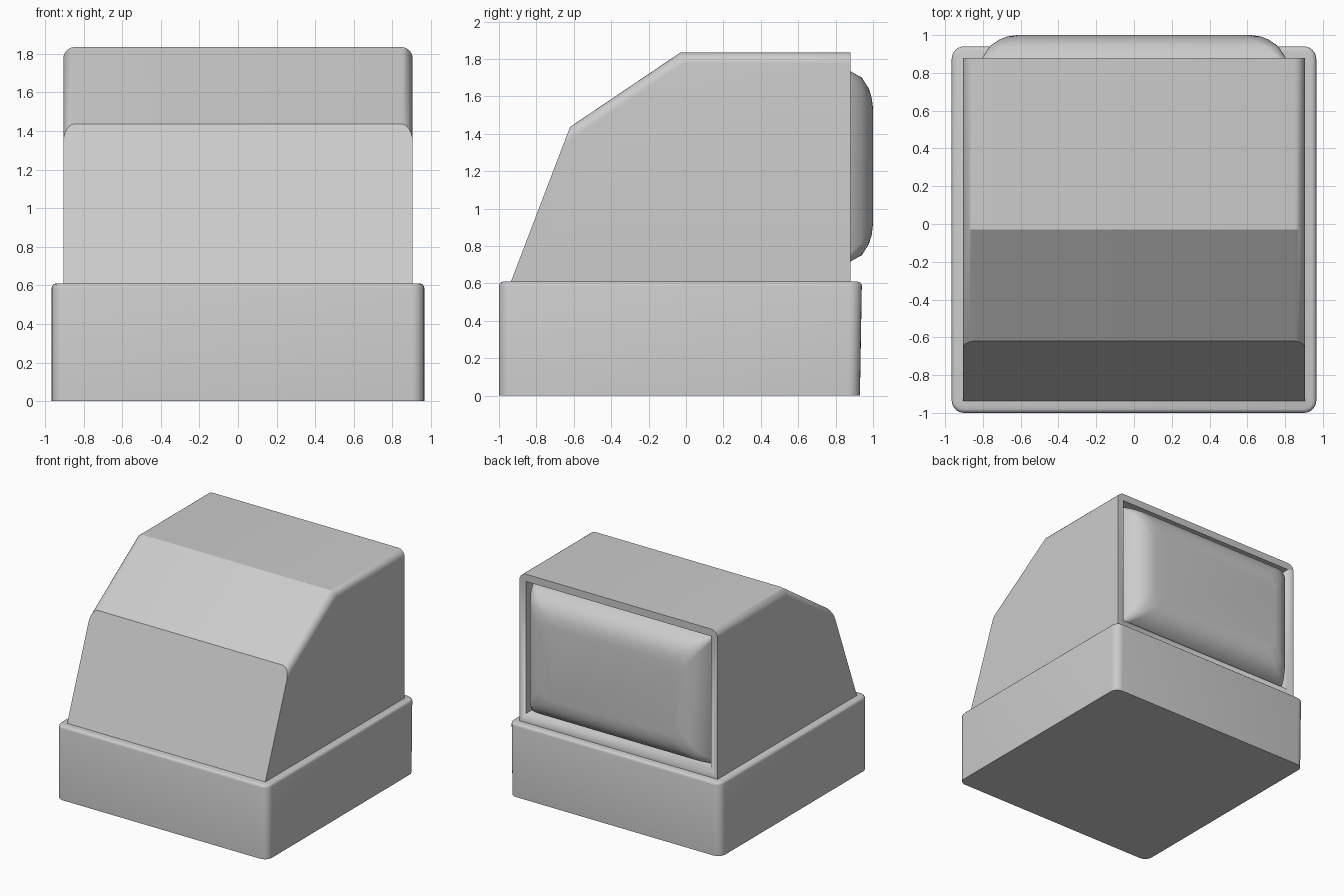
import bpy, bmesh, math

if "Cube" in bpy.data.objects:
    bpy.data.objects.remove(bpy.data.objects["Cube"])


def make_object(name, bm, angle=35):
    bmesh.ops.recalc_face_normals(bm, faces=bm.faces)
    mesh = bpy.data.meshes.new(name)
    bm.to_mesh(mesh)
    bm.free()
    ob = bpy.data.objects.new(name, mesh)
    bpy.context.collection.objects.link(ob)
    bpy.ops.object.select_all(action='DESELECT')
    ob.select_set(True)
    bpy.context.view_layer.objects.active = ob
    bpy.ops.object.shade_smooth_by_angle(angle=math.radians(angle))
    return ob


def loft(rings):
    """Skin a list of closed point rings and cap both ends."""
    bm = bmesh.new()
    rows = [[bm.verts.new(p) for p in ring] for ring in rings]
    n = len(rows[0])
    for a, b in zip(rows, rows[1:]):
        for i in range(n):
            j = (i + 1) % n
            bm.faces.new((a[i], a[j], b[j], b[i]))
    bm.faces.new(rows[0])
    bm.faces.new(rows[-1])
    return bm


def rounded_rect(hx, hy, r, steps=6):
    pts = []
    for k, (sx, sy) in enumerate(((1, 1), (-1, 1), (-1, -1), (1, -1))):
        for i in range(steps + 1):
            a = math.pi / 2 * (k + i / steps)
            pts.append((sx * (hx - r) + r * math.cos(a),
                        sy * (hy - r) + r * math.sin(a)))
    return pts


# Base block: rounded corners, softened top rim, slightly leaning back wall
base_rings = []
for z, inset, back in ((0, 0, 0.93), (0.588, 0, 0.94), (0.598, 0.003, 0.94),
                       (0.606, 0.01, 0.94), (0.61, 0.022, 0.94)):
    hy, cy = (back + 1) / 2, (back - 1) / 2
    base_rings.append([(x, y + cy, z) for x, y in
                       rounded_rect(0.965 - inset, hy - inset, 0.065 - inset)])
make_object("base", loft(base_rings), 40)

# Housing: side profile extruded across, roof side edges rounded
profile = [(-0.938, 0.605), (-0.62, 1.437), (-0.03, 1.835), (0.88, 1.835), (0.88, 0.605)]
bm = loft([[(x, y, z) for y, z in profile] for x in (-0.905, 0.905)])
roof_edges = [e for e in bm.edges
              if all(v.co.z > 1.4 for v in e.verts)
              and abs(e.verts[0].co.x - e.verts[1].co.x) < 0.01]
bmesh.ops.bevel(bm, geom=roof_edges, offset=0.06, offset_type='OFFSET',
                segments=6, profile=0.5, affect='EDGES')
housing = make_object("housing", bm, 30)

# Recess in the back of the housing
bm = loft([[(x, y, z) for x, z in ((-0.845, 0.685), (0.845, 0.685), (0.845, 1.775), (-0.845, 1.775))]
           for y in (0.79, 1.1)])
cutter = make_object("recess_cutter", bm)
cutter.hide_render = True
cut = housing.modifiers.new("recess", 'BOOLEAN')
cut.operation = 'DIFFERENCE'
cut.solver = 'EXACT'
cut.object = cutter
bpy.ops.object.select_all(action='DESELECT')
bpy.context.view_layer.objects.active = housing
housing.select_set(True)
bpy.ops.object.modifier_apply(modifier=cut.name)
bpy.data.objects.remove(cutter)

# Bulging screen set in the recess
screen_rings = []
for y, hx, hz, r in ((0.785, 0.835, 0.535, 0.03), (0.83, 0.825, 0.53, 0.04),
                     (0.88, 0.803, 0.508, 0.05), (0.94, 0.765, 0.475, 0.07),
                     (0.978, 0.71, 0.415, 0.09), (0.993, 0.67, 0.365, 0.10),
                     (1.0, 0.62, 0.31, 0.10)):
    screen_rings.append([(x, y, z + 1.226) for x, z in rounded_rect(hx, hz, r)])
make_object("screen", loft(screen_rings), 50)
